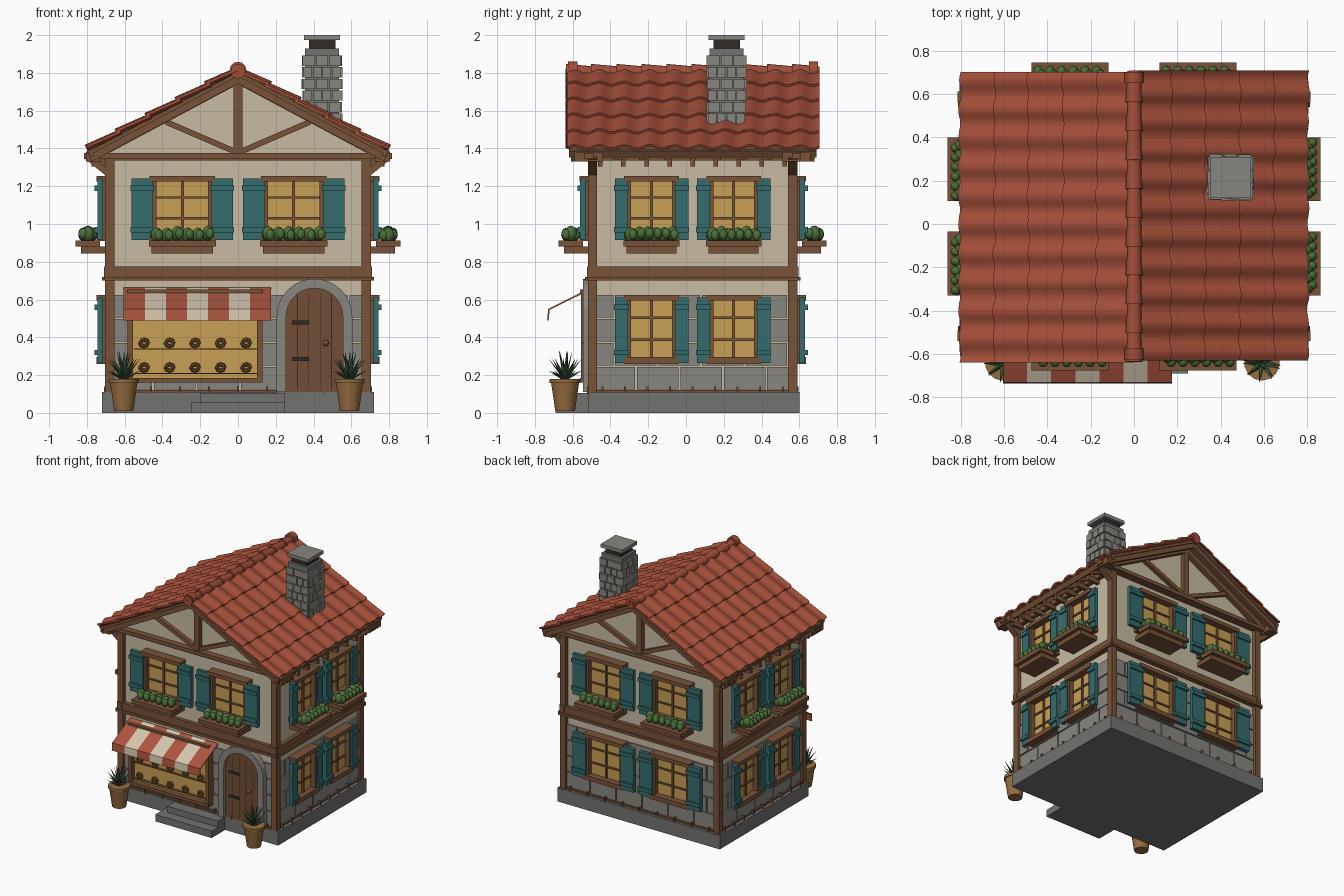
import bpy, bmesh, math, random
from mathutils import Matrix, Vector

if "Cube" in bpy.data.objects:
    bpy.data.objects.remove(bpy.data.objects["Cube"])

random.seed(4)
T = lambda x, y, z: Matrix.Translation((x, y, z))
R = lambda a, ax: Matrix.Rotation(math.radians(a), 4, ax)
I = Matrix.Identity(4)
WOOD, CREAM, TEAL = (.19, .085, .04), (.58, .50, .36), (.035, .15, .155)
GLASS, ROOF, GREEN = (.58, .35, .09), (.36, .075, .04), (.07, .16, .04)
STONE, STONE2, POT = (.25, .24, .21), (.17, .17, .165), (.30, .15, .05)
DOOR, DARK, LEAF, BREAD = (.17, .075, .035), (.03, .025, .02), (.05, .11, .05), (.25, .11, .03)
parts, mats = {}, {}


def bm_of(name, col):
    if name not in parts:
        parts[name] = (bmesh.new(), col)
    return parts[name][0]


# local wall frame: u along wall, d outward, v up
def box(name, col, M, u0, u1, d0, d1, v0, v1):
    S = Matrix.Diagonal((u1 - u0, d1 - d0, v1 - v0, 1))
    bmesh.ops.create_cube(bm_of(name, col), size=1,
                          matrix=M @ T((u0 + u1) / 2, -(d0 + d1) / 2, (v0 + v1) / 2) @ S)


def beam(name, col, M, p, q, w, d0, d1):
    p, q = Vector(p), Vector(q)
    L, a = (q - p).length, math.degrees(math.atan2(q.y - p.y, q.x - p.x))
    box(name, col, M @ T(p.x, 0, p.y) @ R(-a, 'Y'), 0, L, d0, d1, -w / 2, w / 2)


def prism(name, col, M, pts, d0, d1):
    bm = bm_of(name, col)
    a = [bm.verts.new(M @ Vector((x, -d0, z))) for x, z in pts]
    b = [bm.verts.new(M @ Vector((x, -d1, z))) for x, z in pts]
    n = len(pts)
    fs = [bm.faces.new(a), bm.faces.new(b[::-1])]
    fs += [bm.faces.new((a[i], b[i], b[(i + 1) % n], a[(i + 1) % n])) for i in range(n)]
    bmesh.ops.recalc_face_normals(bm, faces=fs)


def cone(name, col, M, r1, r2, h, n=12):
    bmesh.ops.create_cone(bm_of(name, col), cap_ends=True, segments=n, radius1=r1, radius2=r2, depth=h, matrix=M)


def wall(a, half):
    return T(0, .035, 0) @ R(a, 'Z') @ T(0, -half, 0)


FRONT, BACK, RIGHT, LEFT = wall(0, .525), wall(180, .525), wall(90, .675), wall(-90, .675)

# walls, plinth, steps
prism('plaster_walls', CREAM, I, [(-.675, .05), (.675, .05), (.675, 1.425), (0, 1.78), (-.675, 1.425)], -.56, .49)
box('plinth', STONE2, I, -.72, .72, -.60, .52, 0, .11)
box('steps', STONE2, I, -.25, .25, .5, .69, 0, .055)
box('steps', STONE, I, -.20, .25, .5, .61, .055, .105)


# windows with shutters and flower boxes
def window(M, u, w, z0, z1, sw, flowers):
    M = M @ T(u, 0, 0)
    h, f = w / 2, .025
    box('window_glass', GLASS, M, -h + f, h - f, 0, .022, z0 + f, z1 - f)
    for s in (-1, 1):
        x = s * (h - f / 2)
        box('window_frames', WOOD, M, x - f / 2, x + f / 2, 0, .06, z0, z1)
        c = s * (h + sw / 2 - .008)
        box('shutters', TEAL, M, c - sw / 2, c + sw / 2, .04, .07, z0 - .005, z1 - .01)
        for v in (z0 + .05, z1 - .06):
            box('shutter_battens', TEAL, M, c - sw / 2 - .004, c + sw / 2 + .004, .065, .085, v - .014, v + .014)
    box('window_frames', WOOD, M, -h - .012, h + .012, 0, .075, z1 - f, z1 + .005)
    box('window_frames', WOOD, M, -h - .012, h + .012, 0, .075, z0 - .01, z0 + f)
    box('window_bars', WOOD, M, -.008, .008, 0, .035, z0, z1)
    for k in (1, 2):
        v = z0 + k * (z1 - z0) / 3
        box('window_bars', WOOD, M, -h + f, h - f, 0, .032, v - .006, v + .006)
    if flowers:
        box('flower_boxes', WOOD, M, -h - .015, h + .015, .055, .185, .88, .912)
        box('flower_boxes', WOOD, M, -h, h, .0, .155, .845, .88)
        for i in range(6):
            x = (i - 2.5) * w / 6
            for dx, d, r in ((0, .12, 1), (.012, .145, .75), (-.012, .095, .75)):
                bmesh.ops.create_icosphere(bm_of('flower_box_plants', GREEN), subdivisions=2, radius=.034 * r,
                    matrix=M @ T(x + dx, -d, .945 + random.uniform(-.006, .006)) @ Matrix.Diagonal((.9, 1, 1.2, 1)))


for M, us, w, sw in ((FRONT, .295, .325, .115), (BACK, .295, .325, .115), (RIGHT, .2175, .265, .07), (LEFT, .2175, .265, .07)):
    for s in (-1, 1):
        window(M, s * us, w, .92, 1.25, sw, True)
        if M is not FRONT:
            window(M, s * us, w, .27, .62, sw, False)

# stone veneer, timber frame and truss on each wall
for M, hw, gable in ((FRONT, .675, 1), (BACK, .675, 1), (RIGHT, .525, 0), (LEFT, .525, 0)):
    for r in range(4):
        z, x = .125 + r * .127, -hw - (r % 2) * .115
        while x < hw:
            x0, x1 = max(x, -hw), min(x + .22, hw)
            if x1 - x0 > .02:
                box(('wall_stones', 'wall_stones_dark')[random.random() < .5], random.choice((STONE, STONE2)), M,
                    x0, x1, 0, random.uniform(.008, .016), z, z + .118)
            x += .23
    e = hw + .035
    box('wall_beams', WOOD, M, -e, e, -.01, .03, .715, .775)
    box('wall_beams', WOOD, M, -e, e, -.01, .045, .70, .72)
    box('wall_beams', WOOD, M, -e, e, -.01, .035, 1.335, 1.375)
    box('sill_rail', WOOD, M, -hw, hw, 0, .02, .11, .122)
    for k in range(9):
        x = (k - 4) * hw / 4.4
        box('sill_pegs', WOOD, M, x - .005, x + .005, 0, .035, .10, .14)
    for s in (-1, 1):
        a, b = sorted((s * (hw + .03), s * (hw - .02)))
        box('corner_posts', WOOD, M, a, b, -.02, .03, .11, 1.37)
    if gable:
        box('gable_truss', WOOD, M, -.815, .815, 0, .05, 1.345, 1.375)
        box('gable_truss', WOOD, M, -.023, .023, 0, .035, 1.36, 1.77)
        for s in (-1, 1):
            beam('gable_truss', WOOD, M, (s * .02, 1.385), (s * .38, 1.54), .03, 0, .03)
            beam('gable_truss', WOOD, M, (s * .76, 1.36), (0, 1.765), .045, 0, .04)
            beam('eave_braces', WOOD, M, (s * .69, 1.27), (s * .80, 1.36), .035, -.02, .03)
            box('purlin_ends', WOOD, M, s * .765 - .04, s * .765 + .04, -.05, .1, 1.33, 1.38)
    else:
        for k in range(9):
            x = (k - 4) * .122
            box('eave_brackets', WOOD, M, x - .012, x + .012, 0, .10, 1.305, 1.345)

# roof: deck, rafters, bargeboards, pantiles (both slopes)
ang, slope = math.degrees(math.atan2(.42, .79)), math.hypot(.42, .79)
cols, rows, y0, y1 = 10, 5, -.63, .70
cw, N = (y1 - y0) / cols, 8
for s in (0, 180):
    M = T(0, .035, 1.805) @ R(s, 'Z') @ R(ang, 'Y')
    box('roof_deck', WOOD, M, 0, slope, -.655, .655, -.02, 0)
    for d in (-.645, .615):
        box('bargeboards', WOOD, M, 0, slope + .01, d, d + .03, -.055, .008)
    for k in range(9):
        d = (k - 4) * .135
        box('rafters', WOOD, M, .6, slope, d - .014, d + .014, -.055, -.015)
    box('eave_fascia', WOOD, M, slope - .015, slope + .005, -.655, .655, -.035, .005)
    bm = bm_of('roof_tiles', ROOF)
    for r in range(rows):
        for c in range(cols):
            j = random.uniform(-.004, .004)
            ua, ub = max(r * slope / rows - .02, 0), (r + 1) * slope / rows + j
            g = []
            for u, lift in ((ua, .012), (ub, .026)):
                for th in (0, -.014):
                    g.append([bm.verts.new(M @ Vector((u, -.665 + cw * (c + 1.06 * i / N),
                              lift + th + .012 * math.sin(2 * math.pi * i / N) + .008 * i / N))) for i in range(N + 1)])
            a, b, e, f = g
            fs = []
            for i in range(N):
                for p, q in ((a, e), (e, f), (f, b), (b, a)):
                    fs.append(bm.faces.new((p[i], q[i], q[i + 1], p[i + 1])))
            for i in (0, N):
                fs.append(bm.faces.new((a[i], b[i], f[i], e[i])))
            bmesh.ops.recalc_face_normals(bm, faces=fs)

# ridge caps
for k in range(cols):
    cone('ridge_caps', ROOF, T(0, y0 + cw * (k + .5), 1.806) @ R(88, 'X'), .031, .039, .145)
for y in (-.60, .675):
    cone('ridge_caps', ROOF, T(0, y, 1.815) @ R(90, 'X'), .044, .044, .05)

# chimney
C = T(.445, .215, 0)
box('chimney_core', STONE2, C, -.09, .09, -.09, .09, 1.5, 1.93)
for r in range(6):
    z, n = 1.53 + r * .0615, 4 - r % 2
    for k in range(4):
        W = C @ R(90 * k, 'Z')
        for i in range(n):
            w, x = .2 / n, -.1 + .2 / n * i
            box('chimney_bricks', STONE, W, x + .003, x + w - .003, .07, random.uniform(.098, .109), z, z + .054)
box('chimney_flue', DARK, C, -.07, .07, -.07, .07, 1.93, 1.98)
box('chimney_cap', STONE, C, -.095, .095, -.095, .095, 1.973, 2.0)


# arched door with stone surround
def arch(r, z0=.11, zs=.51, n=16):
    return [(-r, z0)] + [(-r * math.cos(math.pi * i / n), zs + r * math.sin(math.pi * i / n)) for i in range(n + 1)] + [(r, z0)]


D = FRONT @ T(.405, 0, 0)
prism('door', DOOR, D, arch(.155), 0, .03)
prism('door_surround', STONE, D, arch(.2) + arch(.15)[::-1], 0, .055)
for k in range(1, 5):
    x = -.15 + .06 * k
    box('door_grooves', DARK, D, x - .002, x + .002, 0, .031, .12, .63)
for z in (.285, .478):
    box('door_hinges', DARK, D, -.12, -.03, .02, .038, z - .01, z + .01)
bmesh.ops.create_uvsphere(bm_of('door_knob', WOOD), u_segments=12, v_segments=8, radius=.016, matrix=D @ T(.06, -.042, .37))

# shop window with hanging breads
box('shop_glass', GLASS, FRONT, -.555, .10, 0, .03, .18, .64)
for x in (-.57, .115):
    box('shop_frame', WOOD, FRONT, x - .014, x + .014, 0, .065, .165, .65)
for z in (.173, .64):
    box('shop_frame', WOOD, FRONT, -.585, .13, 0, .07, z - .012, z + .012)
for i in range(5):
    for z in (.24, .37):
        Q = FRONT @ T(-.497 + i * .135, -.045, z)
        for k in range(8):
            a = math.pi * k / 4
            bmesh.ops.create_icosphere(bm_of('breads', BREAD), subdivisions=1, radius=.0125,
                                       matrix=Q @ T(.019 * math.cos(a), 0, .017 * math.sin(a)))
        box('bread_shelf', WOOD, FRONT, -.55, .10, .02, .05, z - .034, z - .028)

# striped awning
A = R(90, 'Z')
for i in range(7):
    x = -.605 + i * .1114
    prism(*(('awning_red', (.42, .09, .05)) if i % 2 == 0 else ('awning_cream', (.66, .57, .43))), A,
          [(-.50, .665), (-.73, .55), (-.735, .49), (-.727, .49), (-.722, .545), (-.50, .655)], x, x + .1114)

# potted plants
for x in (-.605, .59):
    P = T(x, -.64, 0)
    cone('pots', POT, P @ T(0, 0, .085), .052, .074, .15, 14)
    cone('pots', POT, P @ T(0, 0, .168), .082, .082, .022, 14)
    for tilt, n, L in ((62, 9, .10), (38, 8, .14), (14, 5, .155)):
        for k in range(n):
            cone('pot_leaves', LEAF, P @ T(0, 0, .175) @ R(360 * k / n + tilt, 'Z') @ R(tilt, 'Y') @ T(0, 0, L / 2)
                 @ Matrix.Diagonal((.45, 1, 1, 1)), .017, .001, L, 5)

# turn the collected geometry into objects
for name, (bm, col) in parts.items():
    me = bpy.data.meshes.new(name)
    bm.to_mesh(me)
    bm.free()
    ob = bpy.data.objects.new(name, me)
    bpy.context.collection.objects.link(ob)
    if col not in mats:
        mats[col] = bpy.data.materials.new(name + '_colour')
        mats[col].diffuse_color = (*col, 1)
    me.materials.append(mats[col])
    if name in ('roof_tiles', 'ridge_caps', 'pots', 'flower_box_plants', 'door_knob', 'breads'):
        bpy.ops.object.select_all(action='DESELECT')
        ob.select_set(True)
        bpy.context.view_layer.objects.active = ob
        bpy.ops.object.shade_smooth_by_angle(angle=math.radians(40))

for m in bpy.data.materials:
    if m.users and not m.is_grease_pencil:
        m.use_nodes = True
        m.node_tree.nodes["Principled BSDF"].inputs["Base Color"].default_value = m.diffuse_color
